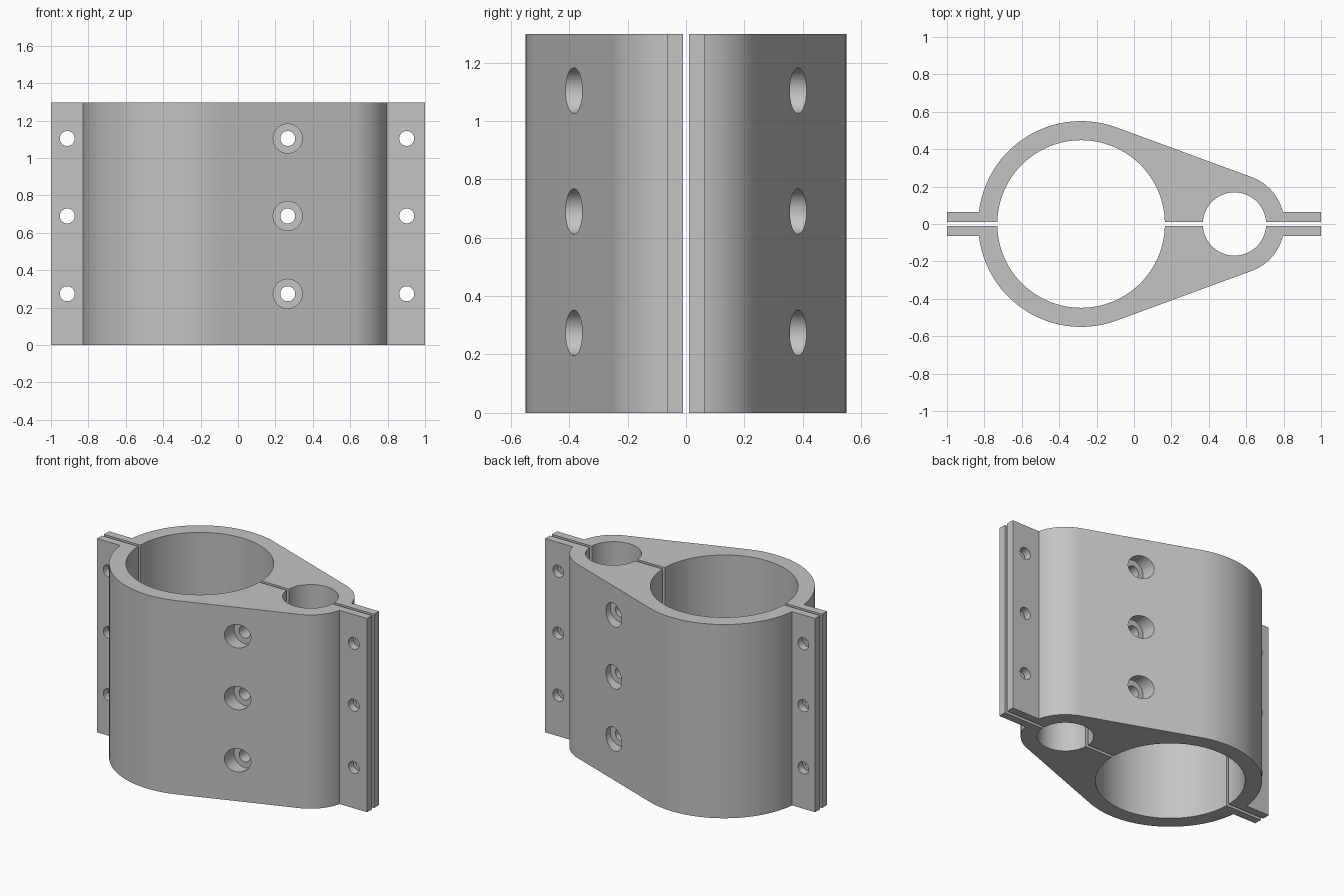
import bpy, bmesh
from math import acos, asin, cos, sin, pi, radians
from mathutils import Matrix

if "Cube" in bpy.data.objects:
    bpy.data.objects.remove(bpy.data.objects["Cube"])

HEIGHT = 1.297
GAP, FLANGE = 0.011, 0.063           # inner and outer y of each flange
BIG_X, BIG_IN, BIG_OUT = -0.283, 0.448, 0.55
SMALL_X, SMALL_IN, SMALL_OUT = 0.537, 0.169, 0.267
HOLE_ROWS = (0.274, 0.69, 1.104)

metal = bpy.data.materials.new("Grey metal")
metal.use_nodes = True
grey = (0.55, 0.55, 0.55, 1)
metal.diffuse_color = grey
metal.node_tree.nodes["Principled BSDF"].inputs["Base Color"].default_value = grey


def arc(cx, r, start, end, steps):
    """Points on a circle centred on the x axis."""
    angles = [start + (end - start) * i / steps for i in range(steps + 1)]
    return [(cx + r * cos(a), r * sin(a)) for a in angles]


def make_object(name, bm):
    bmesh.ops.recalc_face_normals(bm, faces=bm.faces)
    mesh = bpy.data.meshes.new(name)
    bm.to_mesh(mesh)
    bm.free()
    mesh.materials.append(metal)
    obj = bpy.data.objects.new(name, mesh)
    bpy.context.collection.objects.link(obj)
    return obj


def half_profile():
    """Outline of one clamp half: two bores joined by tangent walls, with flanges."""
    tangent = acos((BIG_OUT - SMALL_OUT) / (SMALL_X - BIG_X))
    big_gap, small_gap = asin(GAP / BIG_IN), asin(GAP / SMALL_IN)
    pts = [(-1, GAP)]
    pts += arc(BIG_X, BIG_IN, pi - big_gap, big_gap, 64)
    pts += arc(SMALL_X, SMALL_IN, pi - small_gap, small_gap, 40)
    pts += [(1, GAP), (1, FLANGE)]
    pts += arc(SMALL_X, SMALL_OUT, asin(FLANGE / SMALL_OUT), tangent, 24)
    pts += arc(BIG_X, BIG_OUT, tangent, pi - asin(FLANGE / BIG_OUT), 48)
    pts += [(-1, FLANGE)]
    return pts


def bolt_cutters(side):
    """Flange holes, plus the centre holes with their counterbores."""
    def cylinder(bm, x, z, r, y0, y1):
        place = (Matrix.Translation((x, side * (y0 + y1) / 2, z))
                 @ Matrix.Rotation(pi / 2, 4, 'X'))
        bmesh.ops.create_cone(bm, cap_ends=True, segments=40, radius1=r,
                              radius2=r, depth=y1 - y0, matrix=place)

    holes, bores = bmesh.new(), bmesh.new()
    for z in HOLE_ROWS:
        for x in (-0.913, 0.902):
            cylinder(holes, x, z, 0.04, -0.05, 0.2)
        cylinder(holes, 0.266, z, 0.04, -0.05, 0.6)
        cylinder(bores, 0.266, z, 0.078, 0.31, 0.7)
    return [make_object("hole_cutter", holes), make_object("counterbore_cutter", bores)]


def clamp_half(name, side):
    bm = bmesh.new()
    face = bm.faces.new([bm.verts.new((x, side * y, 0)) for x, y in half_profile()])
    top = bmesh.ops.extrude_face_region(bm, geom=[face])["geom"]
    bmesh.ops.translate(bm, vec=(0, 0, HEIGHT),
                        verts=[v for v in top if isinstance(v, bmesh.types.BMVert)])
    # the extrusion may leave the source face out, so close the underside
    bmesh.ops.holes_fill(bm, edges=[e for e in bm.edges if e.is_boundary])
    half = make_object(name, bm)

    # drill the bolt holes
    bpy.ops.object.select_all(action='DESELECT')
    half.select_set(True)
    bpy.context.view_layer.objects.active = half
    for cutter in bolt_cutters(side):
        cutter.hide_render = True
        mod = half.modifiers.new("Drill", 'BOOLEAN')
        mod.operation = 'DIFFERENCE'
        mod.solver = 'EXACT'
        mod.object = cutter
        bpy.ops.object.modifier_apply(modifier=mod.name)
        bpy.data.objects.remove(cutter)
    bpy.ops.object.shade_smooth_by_angle(angle=radians(25))


clamp_half("front_clamp_half", -1)
clamp_half("back_clamp_half", 1)
